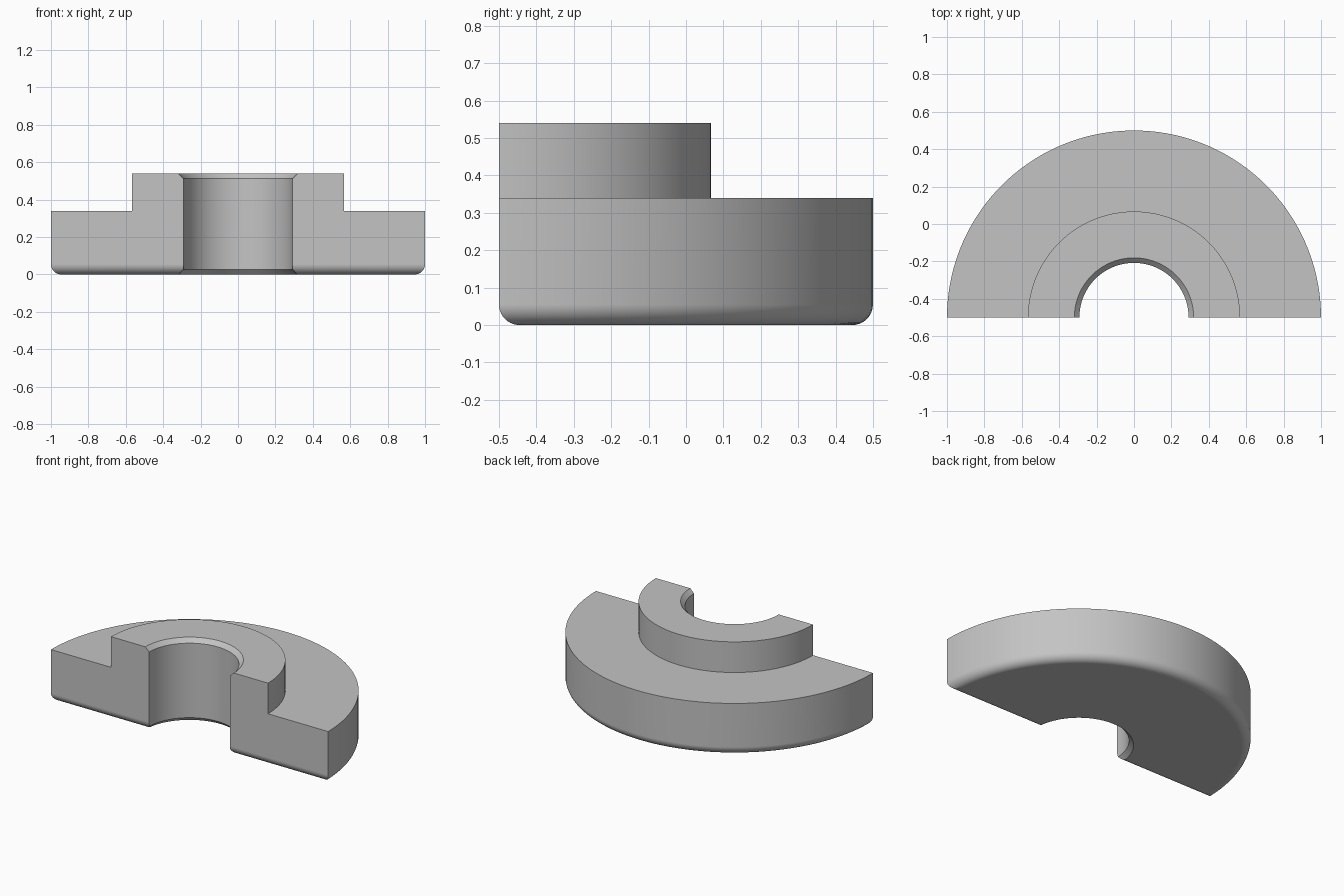
import bpy, bmesh, math
from math import cos, sin, pi

SEGMENTS = 128      # steps of the full turn
FRONT = -0.5        # the cut plane, which also holds the turning axis
FILLET = 0.055
CHAMFER = 0.027
BORE, HUB, RIM = 0.292, 0.567, 1.0
STEP, TOP = 0.34, 0.54

cube = bpy.data.objects.get("Cube")
if cube:
    bpy.data.objects.remove(cube, do_unlink=True)

grey = bpy.data.materials.new("plain grey")
grey.use_nodes = True
colour = (0.55, 0.55, 0.55, 1)
grey.diffuse_color = colour
grey.node_tree.nodes["Principled BSDF"].inputs["Base Color"].default_value = colour


def skin_rings(name, rings, closed):
    """Join equal rings of points into a solid, either looped or capped."""
    bm = bmesh.new()
    loops = [[bm.verts.new(p) for p in ring] for ring in rings]
    n = len(loops[0])
    pairs = list(zip(loops, loops[1:]))
    if closed:
        pairs.append((loops[-1], loops[0]))
    else:
        bm.faces.new(loops[0])
        bm.faces.new(loops[-1])
    for a, b in pairs:
        for i in range(n):
            j = (i + 1) % n
            bm.faces.new((a[i], a[j], b[j], b[i]))
    bmesh.ops.recalc_face_normals(bm, faces=bm.faces)
    mesh = bpy.data.meshes.new(name)
    bm.to_mesh(mesh)
    bm.free()
    mesh.materials.append(grey)
    obj = bpy.data.objects.new(name, mesh)
    bpy.context.collection.objects.link(obj)
    return obj


def quarter_round(edge, steps=10):
    """Lower rounded corner, from the floor up to the given edge."""
    for k in range(steps + 1):
        a = pi / 2 * k / steps
        yield edge - FILLET + FILLET * sin(a), FILLET - FILLET * cos(a)


# Full stepped flange with a chamfered bore, turned about the axis
profile = [(BORE + CHAMFER, 0), *quarter_round(RIM),
           (RIM, STEP), (HUB, STEP), (HUB, TOP),
           (BORE + CHAMFER, TOP), (BORE, TOP - CHAMFER), (BORE, CHAMFER)]
rings = []
for s in range(SEGMENTS):
    a = 2 * pi * (s + 0.5) / SEGMENTS
    rings.append([(r * cos(a), FRONT + r * sin(a), z) for r, z in profile])
flange = skin_rings("half_flange", rings, closed=True)

# Block with a rounded lower front edge, which keeps the back half
block = [(-y, z) for y, z in quarter_round(-FRONT)]
block += [(FRONT, 1), (1, 1), (1, -0.2), (0, -0.2), (0, 0)]
# the floor of the block stays level with the flange floor
block = block[:-3] + [(1, 0)]
keeper = skin_rings("keeper_block",
                    [[(x, y, z) for y, z in block] for x in (-1.5, 1.5)],
                    closed=False)
keeper.hide_render = True

cut = flange.modifiers.new("cut in half", 'BOOLEAN')
cut.operation = 'INTERSECT'
cut.solver = 'EXACT'
cut.object = keeper

bpy.context.view_layer.objects.active = flange
flange.select_set(True)
keeper.select_set(False)
bpy.ops.object.modifier_apply(modifier=cut.name)
bpy.data.objects.remove(keeper, do_unlink=True)

# Smooth curved faces, crisp machined edges
bpy.ops.object.shade_smooth_by_angle(angle=math.radians(30))
weighted = flange.modifiers.new("even shading", 'WEIGHTED_NORMAL')
weighted.keep_sharp = True
